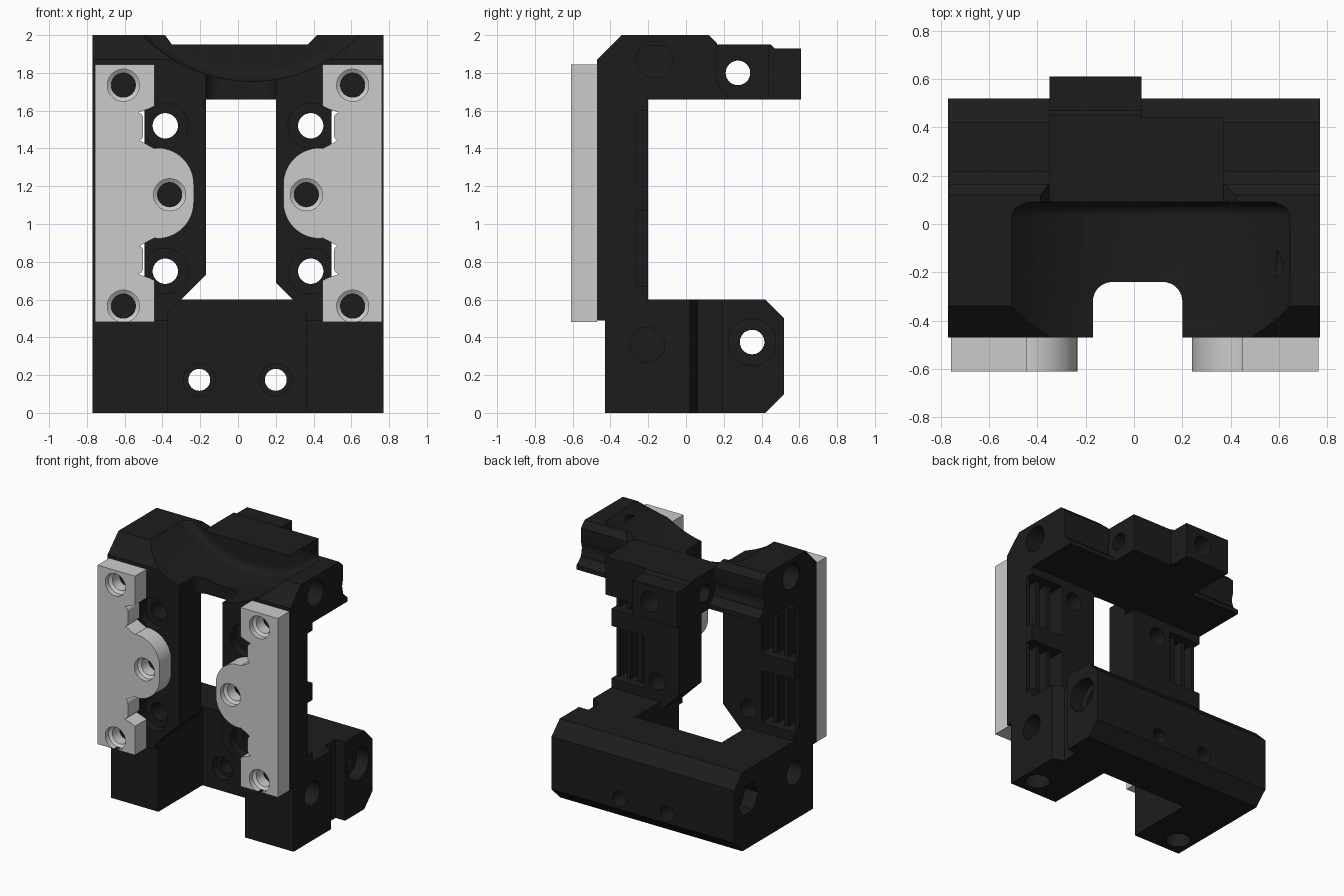
import bpy, bmesh
from math import cos, sin, pi, radians

if "Cube" in bpy.data.objects:
    bpy.data.objects.remove(bpy.data.objects["Cube"])


def place(axis, u, v, w):
    # u, v lie in the profile plane, w runs along the axis
    return {'X': (w, u, v), 'Y': (u, w, v), 'Z': (u, v, w)}[axis]


def loft(name, axis, rings):
    """Closed solid through rings of (points, position along axis)."""
    bm = bmesh.new()
    loops = [[bm.verts.new(place(axis, u, v, w)) for u, v in pts] for pts, w in rings]
    n = len(loops[0])
    for a, b in zip(loops, loops[1:]):
        for i in range(n):
            j = (i + 1) % n
            bm.faces.new((a[i], a[j], b[j], b[i]))
    bm.faces.new(loops[0])
    bm.faces.new(loops[-1])
    bmesh.ops.recalc_face_normals(bm, faces=bm.faces)
    me = bpy.data.meshes.new(name)
    bm.to_mesh(me)
    bm.free()
    ob = bpy.data.objects.new(name, me)
    bpy.context.collection.objects.link(ob)
    return ob


def prism(name, axis, pts, a, b):
    return loft(name, axis, [(pts, a), (pts, b)])


def arc(cx, cy, r, a0, a1, n=10):
    return [(cx + r * cos(radians(a0 + (a1 - a0) * i / n)),
             cy + r * sin(radians(a0 + (a1 - a0) * i / n))) for i in range(n + 1)]


def turned(axis, c, steps, n=40):
    """Stepped cylinder: steps are (position, radius)."""
    def ring(r):
        return [(c[0] + r * cos(2 * pi * i / n), c[1] + r * sin(2 * pi * i / n)) for i in range(n)]
    return loft('cutter', axis, [(ring(r), p) for p, r in steps])


def box(name, x0, x1, y0, y1, z0, z1):
    x0, x1 = sorted((x0, x1))
    return prism(name, 'Z', [(x0, y0), (x1, y0), (x1, y1), (x0, y1)], z0, z1)


def combine(ob, other, op):
    m = ob.modifiers.new('bool', 'BOOLEAN')
    m.operation, m.solver, m.object = op, 'EXACT', other
    bpy.context.view_layer.objects.active = ob
    bpy.ops.object.modifier_apply(modifier=m.name)
    bpy.data.objects.remove(other)


def cut(ob, other):
    combine(ob, other, 'DIFFERENCE')


def add(ob, other):
    combine(ob, other, 'UNION')


# U-shaped base with chamfered rear bar
frame = prism('carriage_frame', 'X', [(-.43, 0), (.42, 0), (.52, .1), (.52, .5), (.42, .6), (-.43, .6)], -.77, .77)
cut(frame, box('gap', -.37, .36, -1, .1, -.1, .7))
cut(frame, prism('groove', 'Z', [(.85, -.02), (.85, .19), (.69, .19), (.69, .06), (.77, .02)], -.1, .7))

# Head with front chamfer and rear lip
head = prism('head', 'X', [(-.47, 1.66), (.22, 1.66), (.22, 1.7), (.165, 1.74), (.165, 1.955),
                           (.12, 2), (-.34, 2), (-.47, 1.87)], -.77, .77)
cut(head, prism('dip', 'Y', [(-.35, 1.95), (.37, 1.95), (.44, 2.02), (-.4, 2.02)], -1, 1))
for x0, x1 in ((-.9, -.35), (.37, .9)):
    cut(head, turned('X', (.275, 1.8), [(x0, .12), (x1, .12)]))
add(head, box('centre_block', -.35, .37, 0, .44, 1.66, 1.95))
add(head, prism('rear_lug', 'X', [(.4, 1.66), (.61, 1.66), (.61, 1.93), (.47, 1.93), (.45, 1.95), (.4, 1.95)], -.35, .03))

# Columns joining base and head
for s, inner, low in ((-1, .17, .37), (1, .2, .36)):
    pts = [(.77, .49), (low, .49), (low, .53), (inner, .53 + low - inner), (inner, 1.7), (.77, 1.7)]
    add(frame, prism('column', 'Y', [(s * x, z) for x, z in pts], -.47, -.2))
add(frame, head)

# Rounded window notch and the big concave scoop on the head
r = .08
cut(frame, prism('notch', 'Z', [(-.17, -.8), (.2, -.8)] + arc(.2 - r, -.24 - r, r, 0, 90)
                 + arc(-.17 + r, -.24 - r, r, 90, 180), 1.6, 2.2))
R = .8
fillet = [(.03 + .06 * sin(a * pi / 12), R - .06 + .06 * cos(a * pi / 12)) for a in range(7)]
cut(frame, turned('Y', (.07, 1.755 + R), [(-.7, R)] + fillet, 144))

# Cross holes: lower with hex nut seat, upper through centre block
cut(frame, turned('X', (.35, .375), [(-.9, .065), (.67, .065), (.67, .125), (.9, .125)]))
cut(frame, turned('X', (.35, .375), [(-.9, .125), (-.66, .125)], 6))
cut(frame, turned('X', (.275, 1.8), [(-.5, .065), (.5, .065)]))
cut(frame, turned('Y', (-.12, 1.8), [(.44, .075), (.7, .075)]))

# Bar bolts
for x in (-.205, .2):
    cut(frame, turned('Y', (x, .175), [(.05, .085), (.16, .085), (.16, .058), (.6, .058)]))

for s in (-1, 1):
    # blind magnet holes on the sides and under the feet
    cut(frame, turned('X', (-.165, 1.87), [(s * .59, .097), (s * .9, .097)]))
    cut(frame, turned('X', (-.205, .36), [(s * .63, .092), (s * .9, .092)]))
    cut(frame, turned('Z', (s * .645, -.29), [(-.1, .09), (.15, .09)]))
    # column bolts and blind screw holes behind the plates
    for z in (1.52, .75):
        cut(frame, turned('Y', (s * .385, z), [(-.6, .12), (-.4, .12), (-.4, .067), (-.1, .067)]))
    for x, z in ((.607, 1.735), (.607, .565), (.362, 1.155)):
        cut(frame, turned('Y', (s * x, z), [(-.6, .062), (-.33, .062)]))
    # ribbed pockets on the rear outer corners
    for z0, z1 in ((.67, 1.07), (1.2, 1.6)):
        cut(frame, box('pocket', s * .5, s * .85, -.26, -.1, z0, z1))
        for x, y in ((.495, -.6), (.59, -.38), (.68, -.38)):
            cut(frame, box('slot', s * x, s * (x + .06), y, -.15, z0, z1))

black = bpy.data.materials.new('black_plastic')
black.diffuse_color = (.012, .012, .012, 1)
black.use_nodes = True
black.node_tree.nodes["Principled BSDF"].inputs["Base Color"].default_value = black.diffuse_color
frame.data.materials.clear()
frame.data.materials.append(black)

# Grey clamping plates: half outline mirrored about mid height
mid = 1.163
half = [(.76, 1.845), (.445, 1.845), (.445, 1.625), (.475, 1.61)] + arc(.535, 1.56, .03, 90, 180, 4) \
    + arc(.535, 1.47, .03, 180, 270, 4)[:4] + [(.475, 1.415), (.445, 1.4)] + arc(.43, 1.21, .193, 90, 180, 14)
outline = half + [(x, 2 * mid - z) for x, z in reversed(half)]
plates = []
for s, side in ((-1, 'left'), (1, 'right')):
    plate = prism(side + '_clamp_plate', 'Y', [(s * x + .003, z) for x, z in outline], -.61, -.47)
    for x, z in ((.607, 1.735), (.607, .565), (.362, 1.155)):
        cut(plate, turned('Y', (s * x, z), [(-.7, .085), (-.57, .085), (-.555, .064), (-.4, .064)]))
    plates.append(plate)

for ob in [frame] + plates:
    bpy.ops.object.select_all(action='DESELECT')
    ob.select_set(True)
    bpy.context.view_layer.objects.active = ob
    bpy.ops.object.shade_smooth_by_angle(angle=radians(25))
